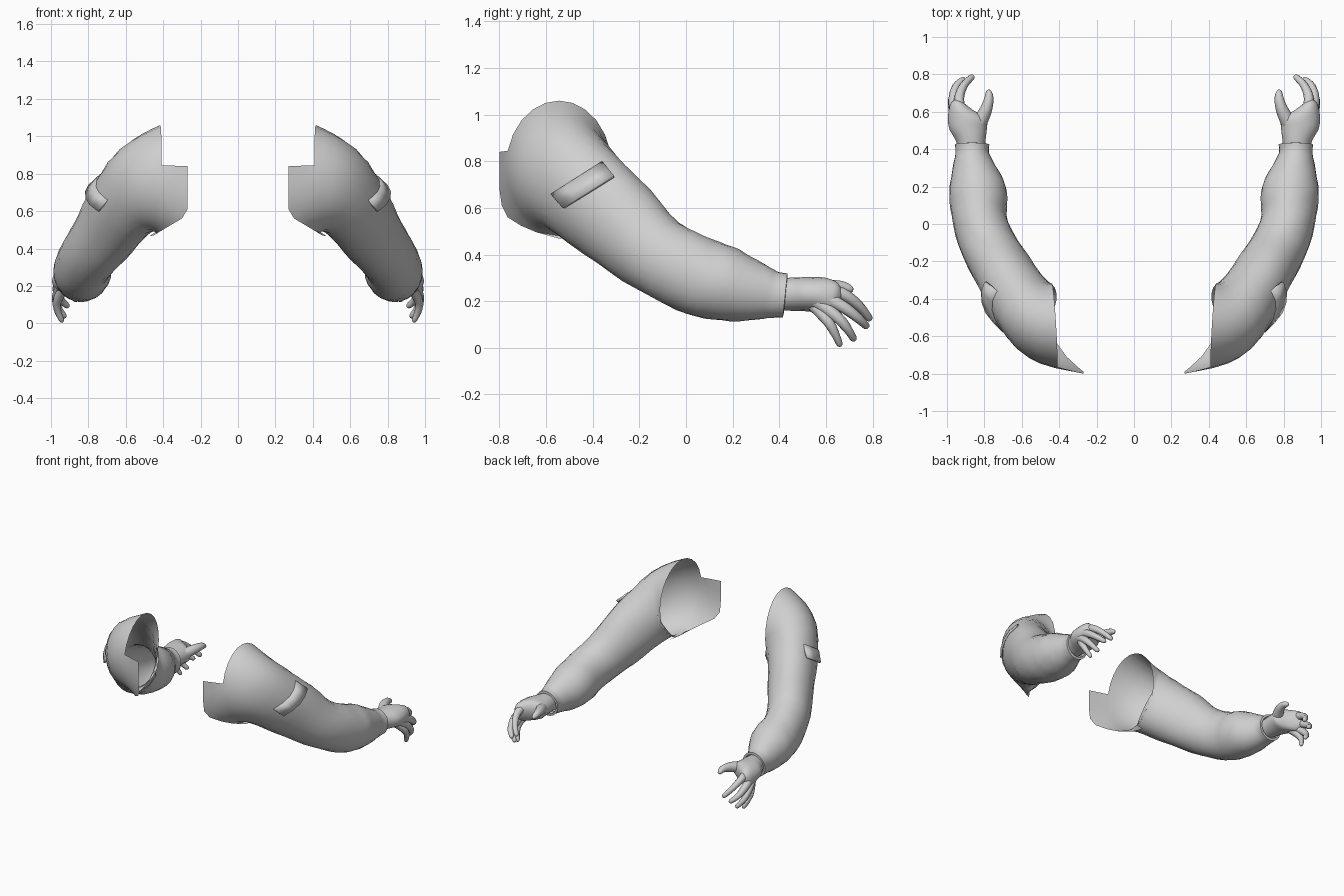
import bpy, bmesh, math
from mathutils import Vector
from mathutils.bvhtree import BVHTree

cube = bpy.data.objects.get("Cube")
if cube:
    bpy.data.objects.remove(cube)

grey = bpy.data.materials.new("light_grey")
grey.use_nodes = True
grey.diffuse_color = (0.63, 0.63, 0.63, 1)
grey.node_tree.nodes["Principled BSDF"].inputs["Base Color"].default_value = (0.63, 0.63, 0.63, 1)


def finish(bm, name, angle=40, thickness=0):
    """Turn a left-side bmesh into a smooth object mirrored to the right."""
    bmesh.ops.recalc_face_normals(bm, faces=bm.faces)
    mesh = bpy.data.meshes.new(name)
    bm.to_mesh(mesh)
    bm.free()
    mesh.materials.append(grey)
    mesh.shade_smooth()
    mesh.set_sharp_from_angle(angle=math.radians(angle))
    ob = bpy.data.objects.new(name, mesh)
    bpy.context.collection.objects.link(ob)
    if thickness:
        ob.modifiers.new("thickness", "SOLIDIFY").thickness = thickness
    mirror = ob.modifiers.new("mirror", "MIRROR")
    mirror.use_mirror_merge = False


def spline(rows, steps):
    """Catmull-Rom through rows of numbers."""
    out = []
    for i in range(len(rows) - 1):
        p0, p1, p2, p3 = rows[max(i - 1, 0)], rows[i], rows[i + 1], rows[min(i + 2, len(rows) - 1)]
        for k in range(steps):
            t = k / steps
            out.append([b + 0.5 * t * (c - a + t * (2 * a - 5 * b + 4 * c - d + t * (3 * (b - c) + d - a)))
                        for a, b, c, d in zip(p0, p1, p2, p3)])
    return out + [list(rows[-1])]


def loft(bm, sections, sides, fold=None, cap=False):
    """Skin ellipses given as centre, normal, side radius, up radius."""
    rings = []
    for i, (x, y, z, nx, ny, nz, a, b) in enumerate(sections):
        n = Vector((nx, ny, nz)).normalized()
        s = n.cross(Vector((0, 0, 1))).normalized()
        u = s.cross(n)
        ring = []
        for k in range(sides):
            t = math.tau * k / sides
            f = fold(i, t) if fold else 1
            ring.append(bm.verts.new(Vector((x, y, z)) + f * (s * a * math.cos(t) + u * b * math.sin(t))))
        rings.append(ring)
    for r, q in zip(rings, rings[1:]):
        for k in range(sides):
            j = (k + 1) % sides
            bm.faces.new((r[k], r[j], q[j], q[k]))
    if cap:
        bm.faces.new(rings[0])
        bm.faces.new(rings[-1])
    return rings


# Sleeve from the armhole to the cuff
SIDES = 24
sleeve_sections = spline([
    (0.425, -0.545, 0.77, 1, -0.06, 0.03, 0.228, 0.29),
    (0.51, -0.515, 0.735, 0.9, 0.22, -0.22, 0.208, 0.25),
    (0.588, -0.43, 0.66, 0.52, 0.6, -0.54, 0.178, 0.22),
    (0.69, -0.27, 0.52, 0.5, 0.65, -0.55, 0.16, 0.20),
    (0.775, -0.12, 0.395, 0.36, 0.78, -0.5, 0.15, 0.17),
    (0.825, 0.02, 0.32, 0.15, 0.9, -0.35, 0.145, 0.17),
    (0.83, 0.13, 0.285, 0.05, 0.95, -0.3, 0.155, 0.165),
    (0.84, 0.22, 0.26, 0.05, 0.97, -0.22, 0.145, 0.15),
    (0.855, 0.32, 0.24, 0.02, 0.98, -0.15, 0.11, 0.12),
    (0.865, 0.38, 0.228, 0, 0.98, -0.1, 0.09, 0.10),
    (0.865, 0.425, 0.225, 0, 0.98, -0.1, 0.092, 0.095),
], 3)
last = len(sleeve_sections) - 1


def cloth_fold(i, t):
    """Soft diagonal wrinkles that fade at both ends."""
    if i < 5 or i > last - 4:
        return 1
    return 1 + 0.02 * math.sin(i * 1.5 + 2 * t) * math.cos(3 * t + i * 0.4)


bm = bmesh.new()
hem = [list(sleeve_sections[-1]) for _ in range(2)]
for h, shift, r in zip(hem, (0.002, -0.03), (0.078, 0.073)):
    h[1] += shift
    h[6] = h[7] = r
rings = loft(bm, sleeve_sections + hem, SIDES, cloth_fold)

# Chest panel growing out of the front and underside of the armhole
panel_edge = [(0.27, -0.80, 0.84), (0.27, -0.80, 0.76), (0.27, -0.80, 0.68), (0.27, -0.79, 0.61),
              (0.30, -0.765, 0.56), (0.36, -0.71, 0.525), (0.41, -0.64, 0.495), (0.45, -0.55, 0.47),
              (0.475, -0.47, 0.465)]
root = [rings[0][k % SIDES] for k in range(1, -8, -1)]
middle = [bm.verts.new(v.co.lerp(Vector(p), 0.5)) for v, p in zip(root, panel_edge)]
edge = [bm.verts.new(p) for p in panel_edge]
for r, q in ((root, middle), (middle, edge)):
    for k in range(len(r) - 1):
        bm.faces.new((r[k], r[k + 1], q[k + 1], q[k]))
tree = BVHTree.FromBMesh(bm)
finish(bm, "sleeve", 50)

# Pocket flap folded over the outside of the upper arm, lower edge standing off
bm = bmesh.new()
top_a, top_b = Vector((0, -0.58, 0.66)), Vector((0, -0.36, 0.80))
drop = Vector((0, 0.05, -0.06))
rows = []
for offset, down in ((0.008, 0), (0.03, 1)):
    row = []
    for k in range(5):
        p = top_a.lerp(top_b, k / 4) + drop * down
        hit = tree.ray_cast(Vector((2, p.y, p.z)), Vector((-1, 0, 0)))[0]
        row.append(bm.verts.new((hit.x + offset, p.y, p.z)))
    rows.append(row)
for k in range(4):
    bm.faces.new((rows[0][k], rows[0][k + 1], rows[1][k + 1], rows[1][k]))
finish(bm, "pocket_flap", 40, 0.015)

# Palm
bm = bmesh.new()
palm = spline([
    (0.868, 0.39, 0.228, 0, 1, 0, 0.07, 0.068),
    (0.873, 0.45, 0.23, 0.05, 1, 0, 0.08, 0.071),
    (0.886, 0.51, 0.23, 0.05, 1, 0, 0.10, 0.073),
    (0.892, 0.56, 0.228, 0.05, 1, -0.05, 0.103, 0.076),
    (0.922, 0.60, 0.222, 0.05, 1, -0.15, 0.07, 0.076),
    (0.943, 0.635, 0.212, 0, 1, -0.3, 0.042, 0.066),
    (0.95, 0.66, 0.205, 0, 1, -0.3, 0.012, 0.03),
], 3)
loft(bm, palm, 16, cap=True)
finish(bm, "palm", 60)

# Fingers: path points, then base and tip radius
fingers = {
    "thumb": ([(0.86, 0.49, 0.232), (0.822, 0.55, 0.245), (0.79, 0.615, 0.26),
               (0.776, 0.67, 0.262), (0.776, 0.703, 0.252)], 0.048, 0.017),
    "index_finger": ([(0.925, 0.57, 0.262), (0.935, 0.67, 0.232), (0.91, 0.74, 0.182),
                      (0.867, 0.785, 0.128)], 0.032, 0.016),
    "middle_finger": ([(0.95, 0.57, 0.23), (0.965, 0.67, 0.178), (0.95, 0.735, 0.13),
                       (0.915, 0.772, 0.095)], 0.032, 0.016),
    "ring_finger": ([(0.95, 0.56, 0.20), (0.97, 0.645, 0.135), (0.962, 0.69, 0.085),
                     (0.93, 0.718, 0.04)], 0.031, 0.015),
    "little_finger": ([(0.935, 0.55, 0.182), (0.967, 0.607, 0.117), (0.963, 0.637, 0.065),
                       (0.943, 0.658, 0.017)], 0.029, 0.014),
}
for name, (path, base, tip) in fingers.items():
    pts = [Vector(p) for p in spline(path, 4)]
    sections = []
    for i, p in enumerate(pts):
        n = (pts[min(i + 1, len(pts) - 1)] - pts[max(i - 1, 0)]).normalized()
        r = base + (tip - base) * i / (len(pts) - 1)
        sections.append((*p, *n, r, r))
    # rounded finger tip
    for ahead, shrink in ((0.5, 0.8), (0.85, 0.4)):
        sections.append((*(pts[-1] + n * tip * ahead), *n, tip * shrink, tip * shrink))
    bm = bmesh.new()
    loft(bm, sections, 10, cap=True)
    finish(bm, name, 60)
